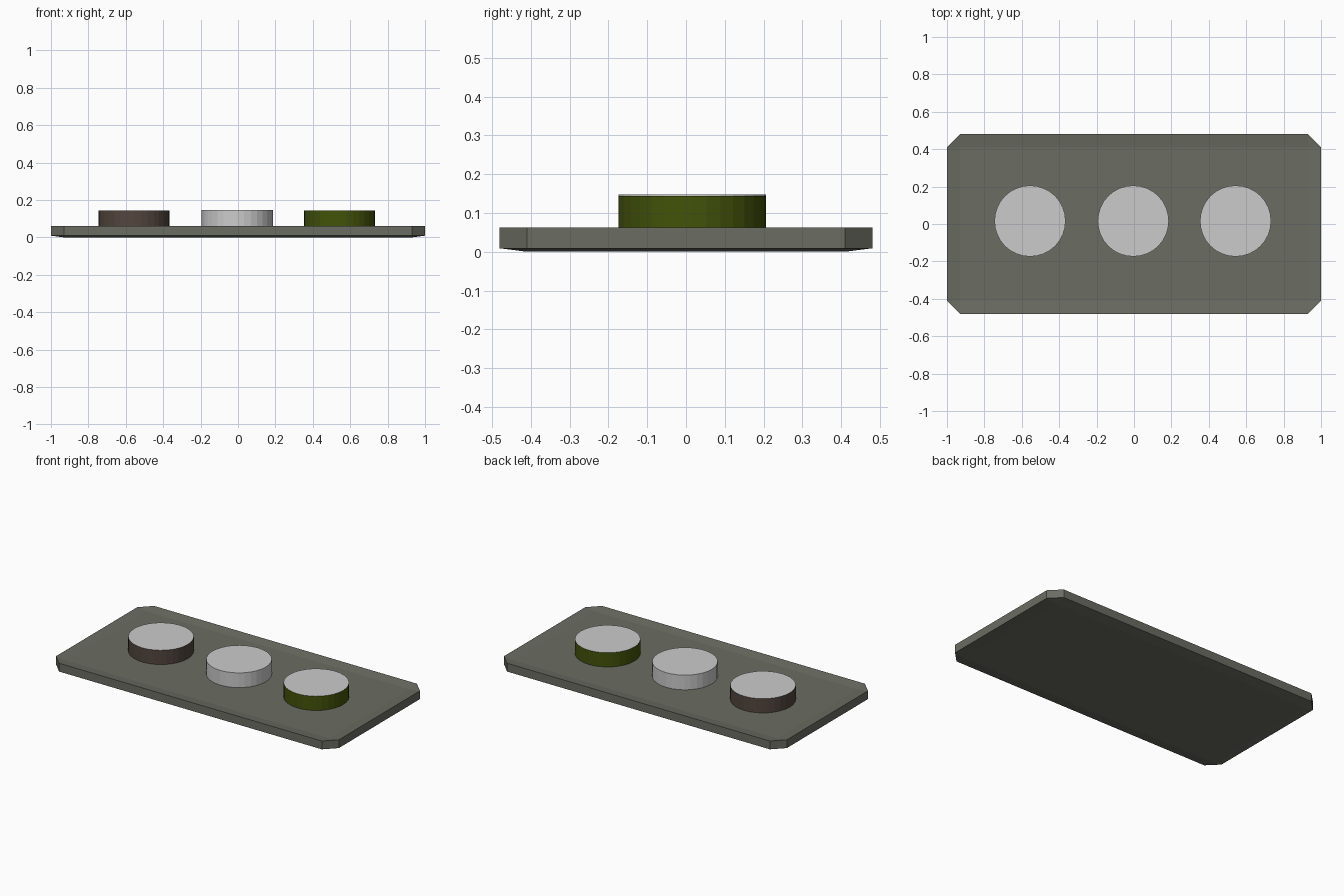
import bpy, bmesh
from mathutils import Vector

if "Cube" in bpy.data.objects:
    bpy.data.objects.remove(bpy.data.objects["Cube"])


def material(name, color):
    m = bpy.data.materials.new(name)
    m.diffuse_color = (*color, 1)
    m.use_nodes = True
    m.node_tree.nodes["Principled BSDF"].inputs["Base Color"].default_value = m.diffuse_color
    return m


def finish(name, bm):
    bmesh.ops.recalc_face_normals(bm, faces=bm.faces[:])
    mesh = bpy.data.meshes.new(name)
    bm.to_mesh(mesh)
    bm.free()
    ob = bpy.data.objects.new(name, mesh)
    bpy.context.collection.objects.link(ob)
    return ob


# Shallow dished plate: flat floor, gently raised border, clipped corners
def build_plate(hx, hy, border, low, high, thickness):
    bm = bmesh.new()
    outer, inner = [], []
    for sx, sy in ((1, 1), (-1, 1), (-1, -1), (1, -1)):
        inner.append(bm.verts.new((sx * (hx - border), sy * (hy - border), low)))
        pair = [bm.verts.new((sx * hx, sy * (hy - border), high)),
                bm.verts.new((sx * (hx - border), sy * hy, high))]
        outer.append(pair if sx * sy > 0 else pair[::-1])
    bm.faces.new(inner)
    for i in range(4):
        j = (i + 1) % 4
        bm.faces.new((inner[i], outer[i][0], outer[i][1]))
        bm.faces.new((inner[i], outer[i][1], outer[j][0], inner[j]))
    # Extrude the sheet downwards to give it thickness
    bottom = bmesh.ops.duplicate(bm, geom=bm.verts[:] + bm.edges[:] + bm.faces[:])
    low_verts = [g for g in bottom["geom"] if isinstance(g, bmesh.types.BMVert)]
    bmesh.ops.translate(bm, verts=low_verts, vec=Vector((0, 0, -thickness)))
    rims = [e for e in bm.edges if e.is_boundary]
    bmesh.ops.bridge_loops(bm, edges=rims)
    return finish("tray", bm)


tray = build_plate(1.0, 0.48, 0.07, 0.053, 0.062, 0.053)
tray.data.materials.append(material("tray_grey_green", (0.145, 0.15, 0.122)))


# Round discs with plain grey caps and coloured sides
def build_disc(name, x, top, side):
    bm = bmesh.new()
    bottom = 0.05
    bmesh.ops.create_cone(bm, cap_ends=True, segments=32, radius1=0.19,
                          radius2=0.19, depth=top - bottom)
    bmesh.ops.translate(bm, verts=bm.verts[:],
                        vec=Vector((x, 0.016, (top + bottom) / 2)))
    ob = finish(name, bm)
    if side:
        ob.data.materials.append(cap)
        ob.data.materials.append(material(name + "_side", side))
        for p in ob.data.polygons:
            p.material_index = int(abs(p.normal.z) < 0.5)


cap = material("cap_grey", (0.8, 0.8, 0.8))
build_disc("left_disc", -0.556, 0.144, (0.085, 0.06, 0.048))
build_disc("middle_disc", -0.004, 0.147, None)
build_disc("right_disc", 0.543, 0.144, (0.055, 0.085, 0.003))
